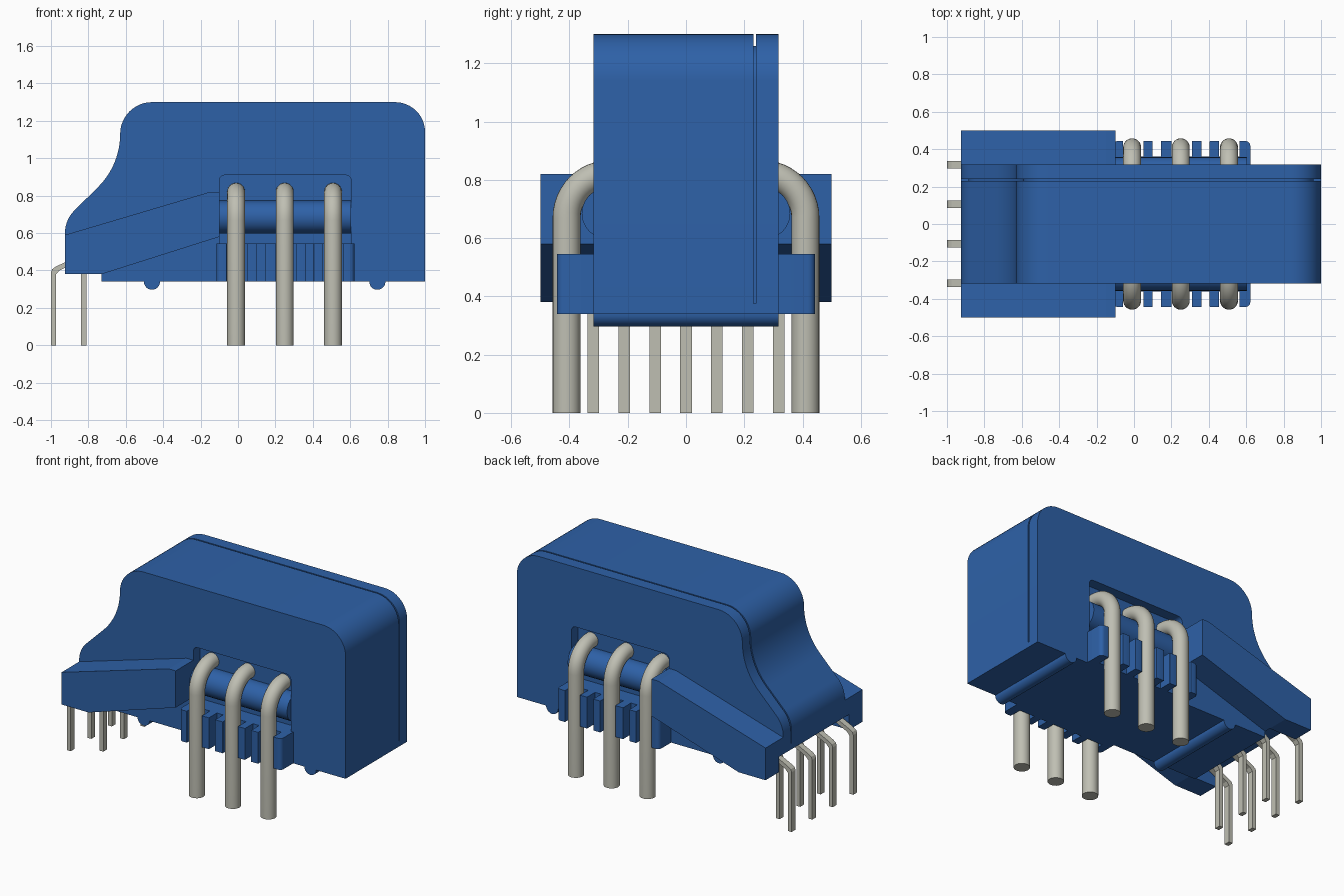
import bpy, bmesh, math
from mathutils import Vector

cube = bpy.data.objects.get("Cube")
if cube:
    bpy.data.objects.remove(cube, do_unlink=True)


def material(name, rgb, rough):
    m = bpy.data.materials.new(name)
    m.use_nodes = True
    m.diffuse_color = (*rgb, 1)
    b = m.node_tree.nodes["Principled BSDF"]
    b.inputs["Base Color"].default_value = (*rgb, 1)
    b.inputs["Roughness"].default_value = rough
    return m


BLUE = material("blue plastic", (0.027, 0.12, 0.39), 0.5)
METAL = material("tinned metal", (0.52, 0.52, 0.45), 0.5)


def loft(name, rings, mat):
    """Skin a list of equal-length point rings and cap both ends."""
    bm = bmesh.new()
    vs = [[bm.verts.new(p) for p in ring] for ring in rings]
    n = len(rings[0])
    for a, b in zip(vs, vs[1:]):
        for i in range(n):
            j = (i + 1) % n
            bm.faces.new((a[i], a[j], b[j], b[i]))
    bm.faces.new(vs[0])
    bm.faces.new(vs[-1])
    bmesh.ops.remove_doubles(bm, verts=bm.verts, dist=1e-5)
    bmesh.ops.recalc_face_normals(bm, faces=bm.faces)
    me = bpy.data.meshes.new(name)
    bm.to_mesh(me)
    bm.free()
    me.materials.append(mat)
    ob = bpy.data.objects.new(name, me)
    bpy.context.collection.objects.link(ob)
    return ob


def extrude_y(name, profile, y0, y1, mat=BLUE):
    return loft(name, [[(x, y, z) for x, z in profile] for y in (y0, y1)], mat)


def box(name, x0, x1, y0, y1, z0, z1):
    return extrude_y(name, [(x0, z0), (x1, z0), (x1, z1), (x0, z1)], y0, y1)


def arc(cx, cz, r, a0, a1, n=12):
    return [(cx + r * math.cos(math.radians(a0 + (a1 - a0) * i / n)),
             cz + r * math.sin(math.radians(a0 + (a1 - a0) * i / n)))
            for i in range(n + 1)]


def activate(ob):
    bpy.ops.object.select_all(action='DESELECT')
    ob.select_set(True)
    bpy.context.view_layer.objects.active = ob


def smooth(ob):
    activate(ob)
    bpy.ops.object.shade_smooth_by_angle(angle=math.radians(30))


def cut(ob, cutter):
    cutter.hide_render = True
    m = ob.modifiers.new("cut", 'BOOLEAN')
    m.operation = 'DIFFERENCE'
    m.solver = 'EXACT'
    m.object = cutter
    activate(ob)
    bpy.ops.object.modifier_apply(modifier=m.name)


def housing_profile(d):
    """Side outline; d insets everything above the foot, for the groove."""
    return ([(-0.73, 0.34), (1, 0.34), (1, 0.375), (1 - d, 0.375)]
            + arc(0.84, 1.14, 0.16 - d, 0, 90)
            + arc(-0.46, 1.13, 0.17 - d, 90, 180)
            + arc(-1.03, 1.13, 0.4 + d, 0, -45)
            + arc(-0.755, 0.6, 0.17 - d, 135, 180)
            + [(-0.925 + d, 0.52), (-0.925, 0.52), (-0.925, 0.38), (-0.73, 0.38)])


# Housing with a thin seam groove near the back
W = 0.318
sections = [(-W, 0), (0.231, 0), (0.231, 0.04), (0.24, 0.04), (0.24, 0), (W, 0)]
housing = loft("housing", [[(x, y, z) for x, z in housing_profile(d)]
                           for y, d in sections], BLUE)

# Hollow under the nose, where the small pins come out
hollow = box("hollow_cutter", -1.1, -0.73, -0.36, 0.36, 0.2, 0.48)
cut(housing, hollow)

# Side windows behind the big pins
window = ([(-0.1, 0.545), (0.605, 0.545)] + arc(0.575, 0.88, 0.03, 0, 90, 5)
          + arc(-0.07, 0.88, 0.03, 90, 180, 5))
for s in (1, -1):
    c = extrude_y("window_cutter", window, s * 0.25, s * 0.5)
    cut(housing, c)
    bpy.data.objects.remove(c, do_unlink=True)
smooth(housing)

wing_profile = [(-0.925, 0.38), (-0.73, 0.38), (-0.1, 0.58),
                (-0.1, 0.82), (-0.15, 0.82), (-0.925, 0.59)]
PIN_X = (-0.01, 0.25, 0.508)
PIN_Y, PIN_R = 0.41, 0.048
TEETH = ((-0.115, -0.06), (0.05, 0.10), (0.145, 0.20),
         (0.31, 0.36), (0.405, 0.455), (0.565, 0.622))

for s, side in ((-1, "front"), (1, "back")):
    # Sloping wings
    wing = extrude_y(side + "_wing", wing_profile, s * 0.3, s * 0.5)
    cut(wing, hollow)

    # Round bar in the window
    rings = [[(x, s * (0.27 + y), 0.685 + z) for y, z in arc(0, 0, 0.088, 0, 345, 23)]
             for x in (-0.1, 0.605)]
    smooth(loft(side + "_window_bar", rings, BLUE))

    # Comb: backing strip and teeth with rounded outer ends
    box(side + "_comb_strip", -0.115, 0.622, s * 0.24, s * 0.36, 0.34, 0.545)
    for i, (x0, x1) in enumerate(TEETH):
        r0 = 0.025 if i == 0 else 0.001
        r1 = 0.025 if i == len(TEETH) - 1 else 0.001
        outline = ([(x0, 0.3), (x1, 0.3)] + arc(x1 - r1, 0.443 - r1, r1, 0, 90, 5)
                   + arc(x0 + r0, 0.443 - r0, r0, 90, 180, 5))
        smooth(loft(side + "_comb_tooth", [[(x, s * y, z) for x, y in outline]
                                           for z in (0.34, 0.545)], BLUE))

    # Big round pins, bent into the housing
    for x in PIN_X:
        path = [(PIN_Y, 0.0, 0)]
        path += [(y, z, a * 7.5) for a, (y, z) in
                 enumerate(arc(PIN_Y - 0.15, 0.67, 0.15, 0, 90, 12))]
        path.append((0.2, 0.82, 90))
        rings = []
        for y, z, a in path:
            out = Vector((0, s * math.cos(math.radians(a)), math.sin(math.radians(a))))
            rings.append([Vector((x, s * y, z)) + Vector((u, 0, 0)) + out * v
                          for u, v in arc(0, 0, PIN_R, 0, 345, 23)])
        smooth(loft(side + "_power_pin", rings, METAL))

bpy.data.objects.remove(hollow, do_unlink=True)

# Stand-off ridges across the underside
for x in (-0.46, 0.745):
    smooth(extrude_y("underside_ridge", arc(x, 0.34, 0.043, 0, -180, 16)
                     + [(x - 0.043, 0.36), (x + 0.043, 0.36)], -W, W))

# Two staggered rows of small bent signal pins
pin = [(-1, 0), (-0.972, 0), (-0.972, 0.38), (-0.955, 0.4), (-0.8, 0.475),
       (-0.8, 0.505), (-0.975, 0.42), (-0.993, 0.407), (-1, 0.39)]
for dx, ys in ((0, (-0.318, -0.106, 0.106, 0.318)), (0.161, (-0.212, 0, 0.212))):
    for y in ys:
        extrude_y("signal_pin", [(x + dx, z) for x, z in pin], y - 0.02, y + 0.02, METAL)
